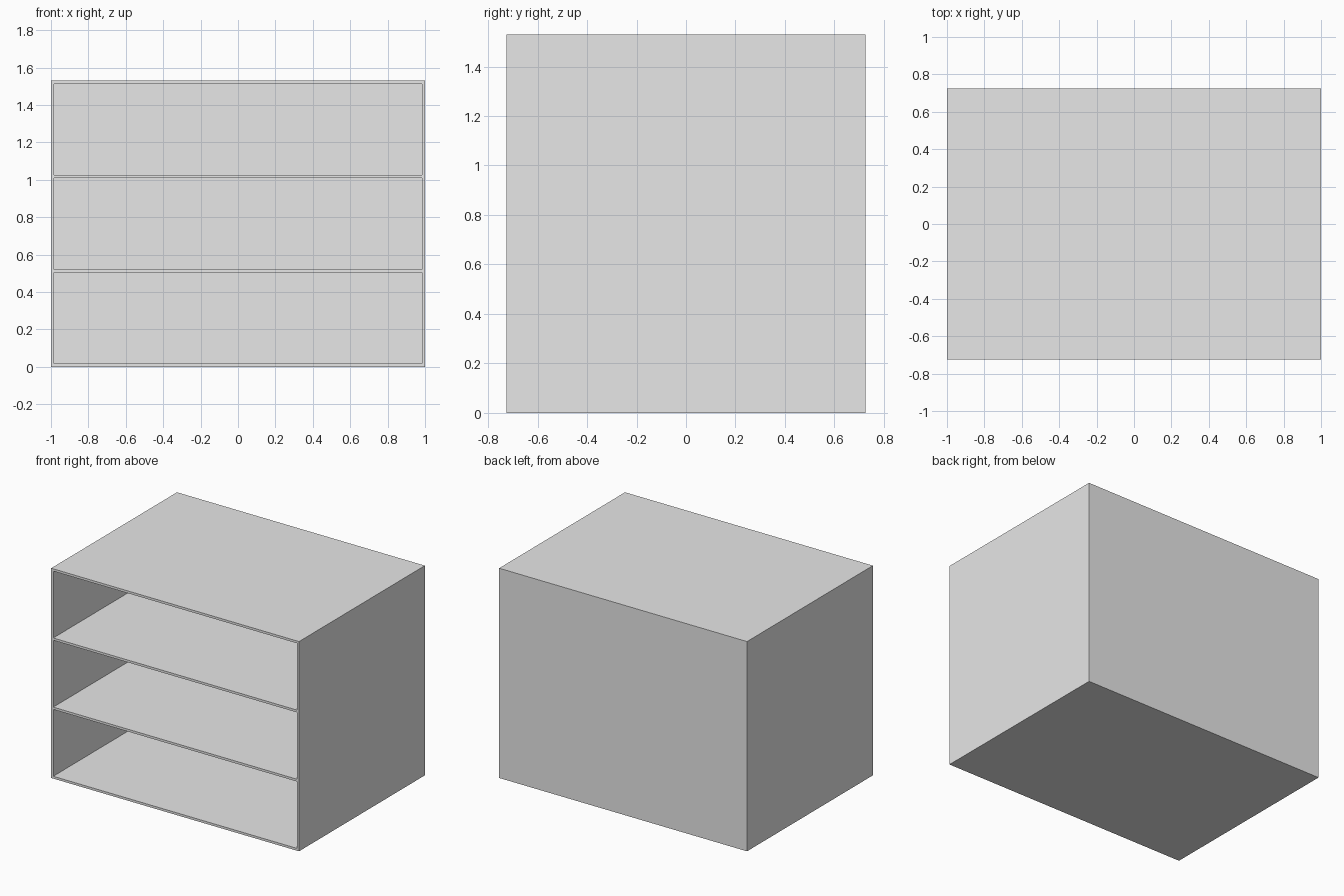
import bpy

if "Cube" in bpy.data.objects:
    bpy.data.objects.remove(bpy.data.objects["Cube"], do_unlink=True)

WIDTH, DEPTH, HEIGHT = 2.0, 1.45, 1.53
BOARD = 0.017
BAYS = 3
bay_height = (HEIGHT - BOARD * (BAYS + 1)) / BAYS

grey = bpy.data.materials.new("light_grey")
grey.use_nodes = True
grey.diffuse_color = (0.8, 0.8, 0.8, 1)
grey.node_tree.nodes["Principled BSDF"].inputs["Base Color"].default_value = (0.8, 0.8, 0.8, 1)


def box(name, size, centre):
    bpy.ops.mesh.primitive_cube_add(size=1, location=centre)
    ob = bpy.context.object
    ob.name = name
    ob.scale = size
    bpy.ops.object.transform_apply(location=True, rotation=False, scale=True)
    ob.data.materials.append(grey)
    return ob


# Solid carcass block
cabinet = box("shelf_cabinet", (WIDTH, DEPTH, HEIGHT), (0, 0, HEIGHT / 2))

# Hollow out the bays from the front, leaving sides, shelves and back panel
for i in range(BAYS):
    z = BOARD + bay_height / 2 + i * (bay_height + BOARD)
    cutter = box("bay_cutter", (WIDTH - 2 * BOARD, DEPTH, bay_height), (0, -BOARD, z))
    cutter.hide_render = True
    cut = cabinet.modifiers.new("bay", "BOOLEAN")
    cut.operation = "DIFFERENCE"
    cut.solver = "EXACT"
    cut.object = cutter
    bpy.context.view_layer.objects.active = cabinet
    bpy.ops.object.modifier_apply(modifier=cut.name)
    bpy.data.objects.remove(cutter, do_unlink=True)
